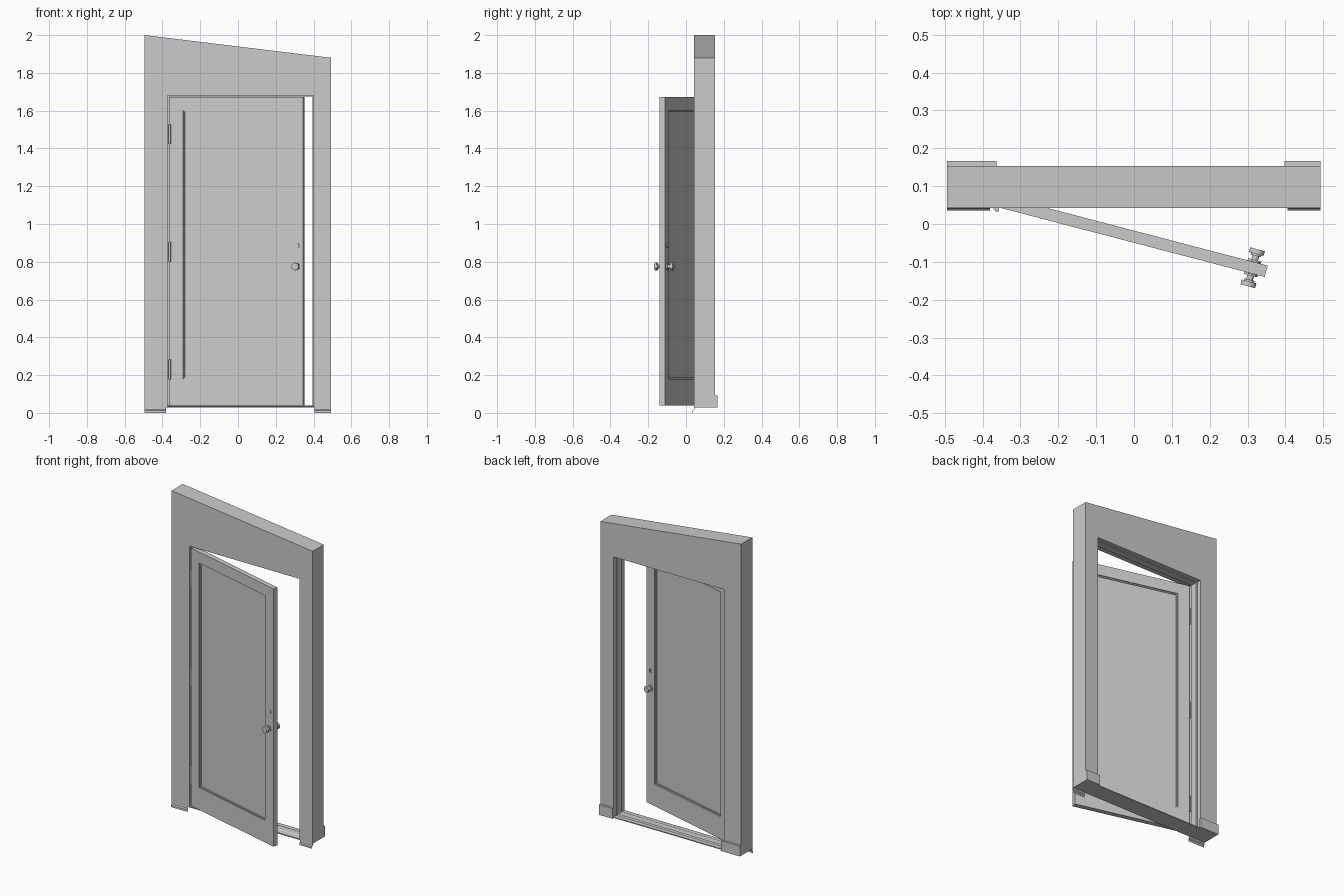
import bpy
import math
from mathutils import Matrix, Vector

cube = bpy.data.objects.get("Cube")
if cube:
    bpy.data.objects.remove(cube, do_unlink=True)

grey = bpy.data.materials.new("plain grey")
grey.use_nodes = True
grey.diffuse_color = (0.6, 0.6, 0.6, 1)
grey.node_tree.nodes["Principled BSDF"].inputs["Base Color"].default_value = (0.6, 0.6, 0.6, 1)

# Door swing: local x along the leaf, local y through it, origin at the hinge edge
SWING = Matrix.Translation((-0.362, 0.045, 0)) @ Matrix.Rotation(math.radians(-14.65), 4, 'Z')
STILL = Matrix()


def finish(obj, place=STILL):
    obj.data.materials.append(grey)
    obj.matrix_world = place @ obj.matrix_world
    return obj


def mesh(name, verts, faces, place=STILL):
    me = bpy.data.meshes.new(name)
    me.from_pydata(verts, [], faces)
    me.update()
    obj = bpy.data.objects.new(name, me)
    bpy.context.collection.objects.link(obj)
    return finish(obj, place)


def prism(name, outline, start, end, place=STILL, axis='y'):
    """Extrude an outline: (x, z) along y, or (y, z) along x."""
    n = len(outline)
    if axis == 'y':
        verts = [(a, d, b) for d in (start, end) for a, b in outline]
    else:
        verts = [(d, a, b) for d in (start, end) for a, b in outline]
    faces = [list(range(n)), list(range(2 * n - 1, n - 1, -1))]
    faces += [(i, i + n, (i + 1) % n + n, (i + 1) % n) for i in range(n)]
    if axis == 'x':
        faces = [list(f)[::-1] for f in faces]
    obj = mesh(name, verts, faces, place)
    # Keep normals facing outwards whichever way the outline runs
    import bmesh
    bm = bmesh.new()
    bm.from_mesh(obj.data)
    bmesh.ops.recalc_face_normals(bm, faces=bm.faces)
    bm.to_mesh(obj.data)
    bm.free()
    return obj


def rect(x0, x1, z0, z1):
    return [(x0, z0), (x1, z0), (x1, z1), (x0, z1)]


def box(name, x, y, z, place=STILL):
    return prism(name, rect(*x, *z), *y, place)


def arch(name, outer, inner, base, y0, y1):
    """Upside-down U: sides and head around an opening."""
    ox0, ox1, oz0, oz1 = outer
    ix0, ix1, iz = inner
    prism(name, [(ox0, base), (ox0, oz0), (ox1, oz1), (ox1, base),
                 (ix1, base), (ix1, iz), (ix0, iz), (ix0, base)], y0, y1)


def ring(name, outer, inner, y0, y1, place):
    """Closed rectangular frame with no seams at the corners."""
    loops = [[(x, y, z) for x, z in rect(*r)]
             for r, y in ((outer, y0), (inner, y0), (inner, y1), (outer, y1))]
    verts = [v for loop in loops for v in loop]
    faces = []
    for a in range(4):
        b = (a + 1) % 4
        for i in range(4):
            j = (i + 1) % 4
            faces.append((a * 4 + i, a * 4 + j, b * 4 + j, b * 4 + i))
    return mesh(name, verts, faces, place)


def disc(name, x, y, z, radius, depth, place, axis='Y', sides=24):
    bpy.ops.mesh.primitive_cylinder_add(vertices=sides, radius=radius, depth=depth)
    obj = bpy.context.object
    obj.name = name
    turn = Matrix.Rotation(math.radians(90), 4, 'X') if axis == 'Y' else Matrix()
    obj.data.transform(Matrix.Translation((x, y, z)) @ turn)
    bpy.ops.object.shade_smooth_by_angle(angle=math.radians(35))
    return finish(obj, place)


# Wall section with sloping top
FRONT, BACK, FLOOR = 0.042, 0.153, 0.028
arch("wall", (-0.494, 0.493, 2.0, 1.88), (-0.38, 0.405, 1.685), FLOOR, FRONT, BACK)

# Jamb lining and the stepped door stop inside the opening
arch("jamb", (-0.38, 0.405, 1.685, 1.685), (-0.372, 0.4, 1.68), FLOOR, FRONT + 0.002, BACK)
arch("door_stop", (-0.372, 0.4, 1.68, 1.68), (-0.362, 0.394, 1.674), FLOOR, 0.08, 0.125)

# Threshold with a raised ridge under the stop
prism("threshold", [(FRONT, FLOOR), (BACK, FLOOR), (BACK, 0.034), (0.125, 0.034),
                    (0.118, 0.04), (0.08, 0.04), (0.07, 0.036), (FRONT, 0.034)],
      -0.38, 0.405, axis='x')

# Skirting on the back and drip strips below the front, either side of the opening
drip = [(0.044, FLOOR), (0.042, FLOOR), (0.041, 0.018), (0.035, 0.012),
        (0.035, 0.0), (0.037, 0.0), (0.037, 0.011), (0.044, 0.017)]
for side, skirt, strip in (("right", (-0.494, -0.363), (-0.494, -0.38)),
                           ("left", (0.397, 0.493), (0.405, 0.493))):
    box(side + "_skirting", skirt, (BACK, 0.167), (FLOOR, 0.093))
    prism(side + "_drip_strip", drip, *strip, axis='x')

# Door leaf: seamless frame, sloped bead and sunken panel on both faces
WIDTH, THICK = 0.731, 0.031
opening = (0.074, 0.659, 0.18, 1.602)
ring("door_frame", (0, WIDTH, 0.04, 1.672), opening, 0, THICK, SWING)
bead = (0.081, 0.652, 0.187, 1.595)
ring("panel_bead", opening, bead, 0.006, THICK - 0.006, SWING)
box("door_panel", (0.078, 0.655), (0.01, THICK - 0.01), (0.184, 1.598), SWING)

# Knobs and lock plates, mirrored through the leaf
KNOB_X = 0.694
for side, face, out in (("front", 0, -1), ("back", THICK, 1)):
    disc(side + "_knob_rose", KNOB_X, face + out * 0.003, 0.775, 0.018, 0.006, SWING)
    disc(side + "_knob_neck", KNOB_X, face + out * 0.012, 0.775, 0.009, 0.02, SWING)
    disc(side + "_knob_collar", KNOB_X, face + out * 0.02, 0.775, 0.014, 0.006, SWING)
    disc(side + "_knob", KNOB_X, face + out * 0.0285, 0.775, 0.02, 0.013, SWING)
    disc(side + "_lock_plate", KNOB_X + 0.004, face + out * 0.001, 0.885, 0.012, 0.003, SWING)
box("lock_turn", (KNOB_X + 0.001, KNOB_X + 0.007), (THICK, THICK + 0.008), (0.877, 0.893), SWING)

# Three hinges: pin barrel and leaf
for i, z in enumerate((0.23, 0.853, 1.476)):
    disc(f"hinge_pin_{i + 1}", -0.362, 0.038, z, 0.006, 0.104, STILL, axis='Z', sides=16)
    box(f"hinge_leaf_{i + 1}", (-0.371, -0.363), (0.038, 0.07), (z - 0.05, z + 0.05))
